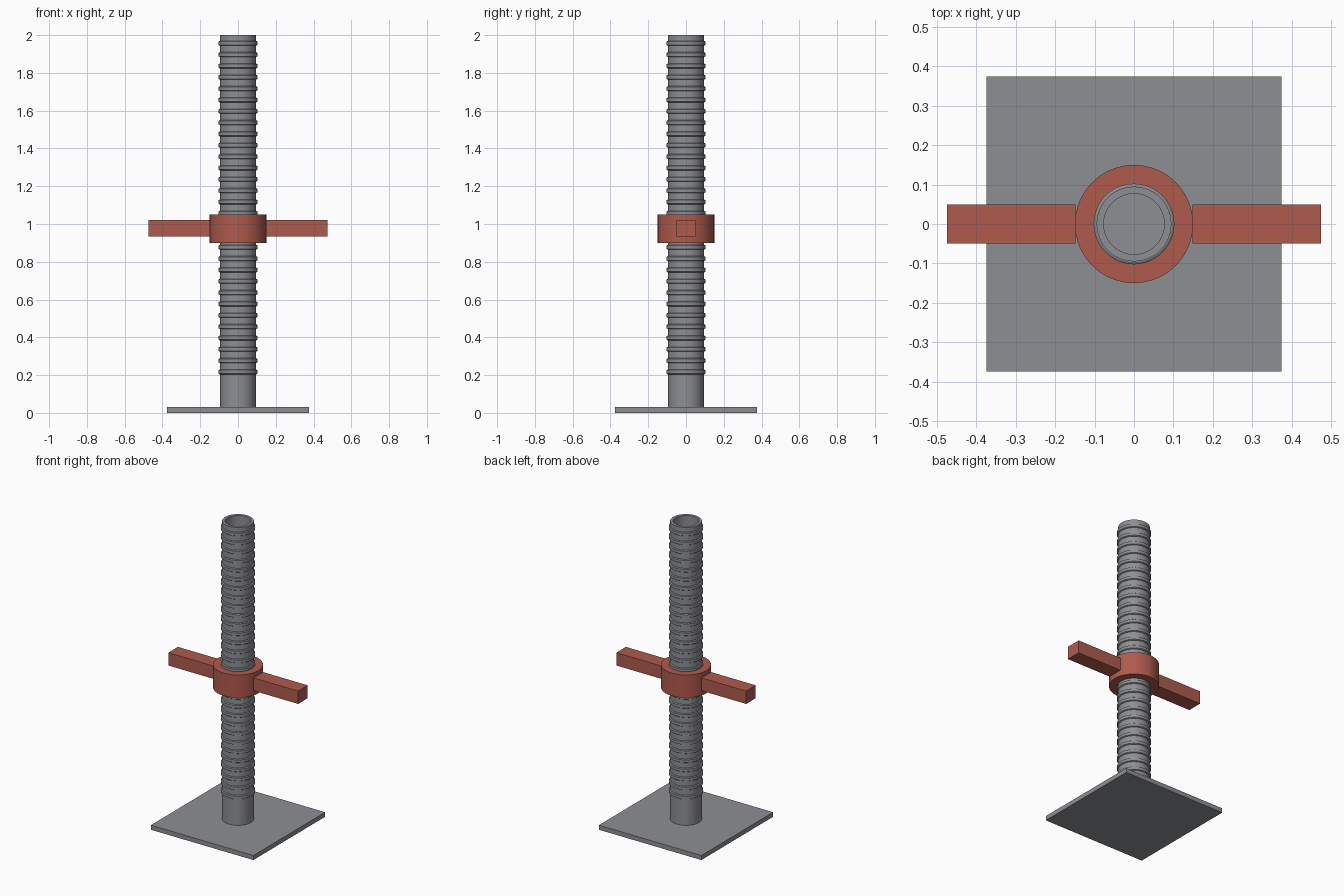
import bpy, bmesh, math

cube = bpy.data.objects.get("Cube")
if cube:
    bpy.data.objects.remove(cube, do_unlink=True)


def material(name, rgb):
    m = bpy.data.materials.new(name)
    m.use_nodes = True
    m.diffuse_color = (*rgb, 1)
    bsdf = next(n for n in m.node_tree.nodes if n.type == 'BSDF_PRINCIPLED')
    bsdf.inputs["Base Color"].default_value = (*rgb, 1)
    return m


STEEL = material("steel grey", (0.27, 0.275, 0.295))
RED = material("brick red", (0.43, 0.105, 0.075))


def finish(bm, name, mat, smooth=False):
    bmesh.ops.recalc_face_normals(bm, faces=bm.faces)
    mesh = bpy.data.meshes.new(name)
    bm.to_mesh(mesh)
    bm.free()
    mesh.materials.append(mat)
    ob = bpy.data.objects.new(name, mesh)
    bpy.context.collection.objects.link(ob)
    if smooth:
        bpy.ops.object.select_all(action='DESELECT')
        ob.select_set(True)
        bpy.context.view_layer.objects.active = ob
        bpy.ops.object.shade_smooth_by_angle(angle=math.radians(25))
    return ob


def box(name, mat, x0, x1, y0, y1, z0, z1):
    bm = bmesh.new()
    bmesh.ops.create_cube(bm, size=1)
    for v in bm.verts:
        v.co.x = x1 if v.co.x > 0 else x0
        v.co.y = y1 if v.co.y > 0 else y0
        v.co.z = z1 if v.co.z > 0 else z0
    return finish(bm, name, mat)


def lathe(name, mat, profiles, segments=48):
    """Spin closed (radius, z) profiles around the z axis."""
    bm = bmesh.new()
    for profile in profiles:
        rings = []
        for i in range(segments):
            a = math.tau * i / segments
            rings.append([bm.verts.new((r * math.cos(a), r * math.sin(a), z))
                          for r, z in profile])
        n = len(profile)
        for i in range(segments):
            a, b = rings[i], rings[(i + 1) % segments]
            for j in range(n):
                k = (j + 1) % n
                bm.faces.new((a[j], b[j], b[k], a[k]))
    return finish(bm, name, mat, smooth=True)


def tube(r_in, r_out, z0, z1):
    return [(r_in, z0), (r_out, z0), (r_out, z1), (r_in, z1)]


# Square foot plate
box("base_plate", STEEL, -0.375, 0.375, -0.375, 0.375, 0, 0.03)

# Hollow post
lathe("post", STEEL, [tube(0.077, 0.095, 0.03, 2.0)])

# Raised thread ridges along the post
ridges = []
for i in range(30):
    z = 0.217 + 0.06 * i
    ridges.append([(0.09, z - 0.0125), (0.097, z - 0.0125), (0.1025, z - 0.009),
                   (0.1025, z + 0.009), (0.097, z + 0.0125), (0.09, z + 0.0125)])
lathe("thread_ridges", STEEL, ridges)

# Adjusting collar
lathe("collar_nut", RED, [tube(0.1, 0.15, 0.9, 1.05)], 64)

# Handles on both sides of the collar
for side, sign in (("left", 1), ("right", -1)):
    x0, x1 = sorted((sign * 0.149, sign * 0.475))
    box(side + "_handle", RED, x0, x1, -0.05, 0.05, 0.935, 1.02)
